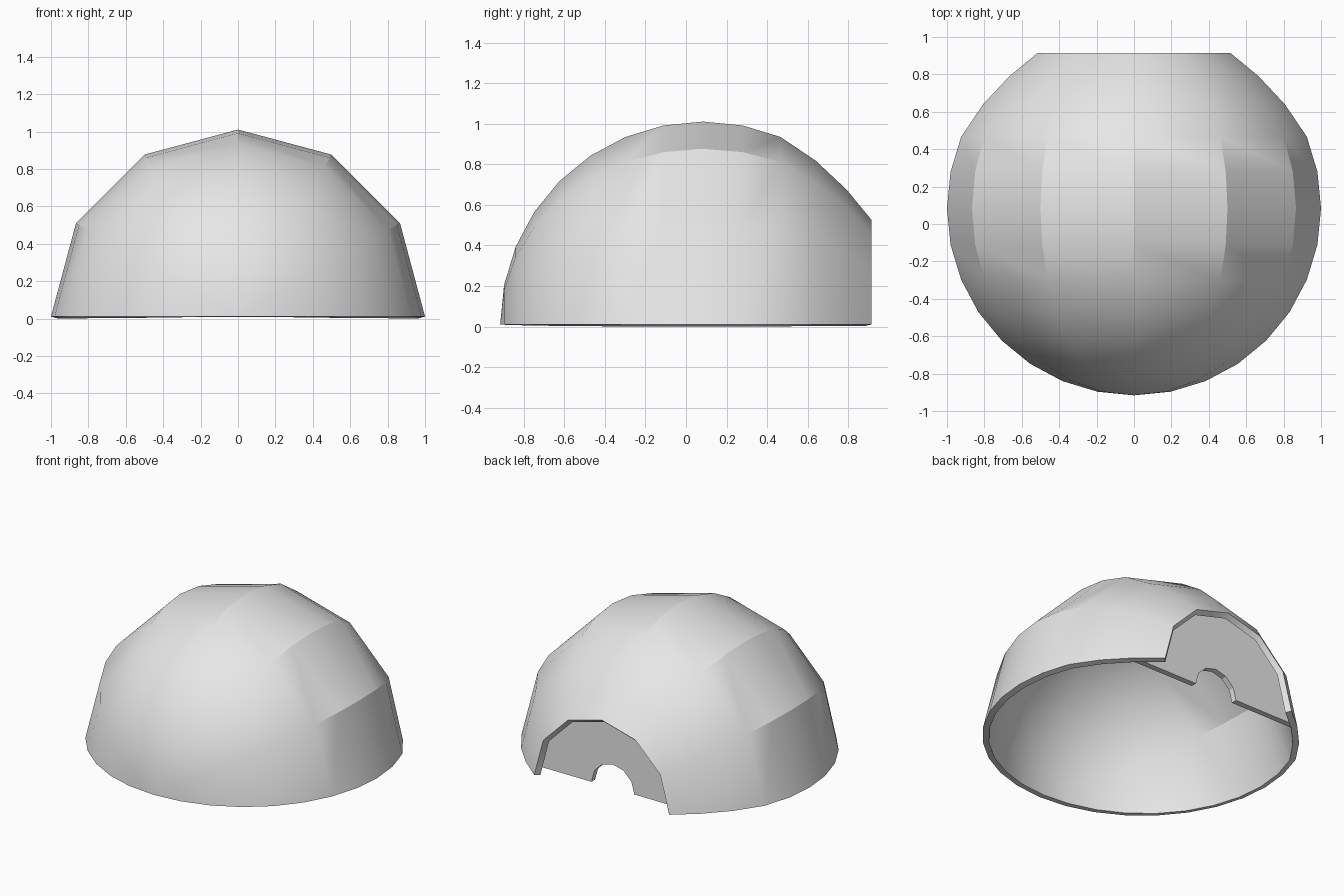
import bpy, bmesh
from math import sin, cos, pi, radians

cube = bpy.data.objects.get("Cube")
if cube:
    bpy.data.objects.remove(cube)

THICK = 0.04      # shell thickness
CY, CZ = 0.084, 0.0104   # dome centre

grey = bpy.data.materials.new("plain_grey")
grey.use_nodes = True
grey.diffuse_color = (0.8, 0.8, 0.8, 1)
grey.node_tree.nodes["Principled BSDF"].inputs["Base Color"].default_value = (0.8, 0.8, 0.8, 1)


def half_ring(bm, radius, y, sides=6):
    """Half circle of vertices standing on the ground, from +x over the top to -x."""
    return [bm.verts.new((radius * cos(pi * i / sides), y, CZ + radius * sin(pi * i / sides)))
            for i in range(sides + 1)]


def finish(bm, name):
    """Turn the surface into a shell that thickens inward."""
    mesh = bpy.data.meshes.new(name)
    bm.to_mesh(mesh)
    bm.free()
    obj = bpy.data.objects.new(name, mesh)
    bpy.context.collection.objects.link(obj)
    mesh.materials.append(grey)
    shell = obj.modifiers.new("thickness", 'SOLIDIFY')
    shell.thickness = THICK
    shell.offset = -1
    bpy.ops.object.select_all(action='DESELECT')
    obj.select_set(True)
    bpy.context.view_layer.objects.active = obj
    bpy.ops.object.modifier_apply(modifier=shell.name)
    bpy.ops.object.shade_smooth_by_angle(angle=radians(28.5))
    return obj


# Dome: half rings from the front pole to the open, slightly narrowed back
bm = bmesh.new()
narrowed = {3: 0.807, 4: 0.665, 5: 0.514}
step = pi / 16
rings = [half_ring(bm, narrowed.get(k, cos(k * step)), CY + sin(k * step))
         for k in range(-7, 6)]
pole = bm.verts.new((0, CY - 1, CZ))
for a, b in zip(rings[0], rings[0][1:]):
    bm.faces.new((pole, a, b))
for near, far in zip(rings, rings[1:]):
    for i in range(len(near) - 1):
        bm.faces.new((near[i], far[i], far[i + 1], near[i + 1]))
finish(bm, "dome_shell")

# Back wall: recessed half-round plate with an arched doorway
bm = bmesh.new()
outer = half_ring(bm, 0.64, 0.795)
arch = half_ring(bm, 0.163, 0.795)
for i in range(len(outer) - 1):
    bm.faces.new((outer[i], arch[i], arch[i + 1], outer[i + 1]))
finish(bm, "back_wall")
